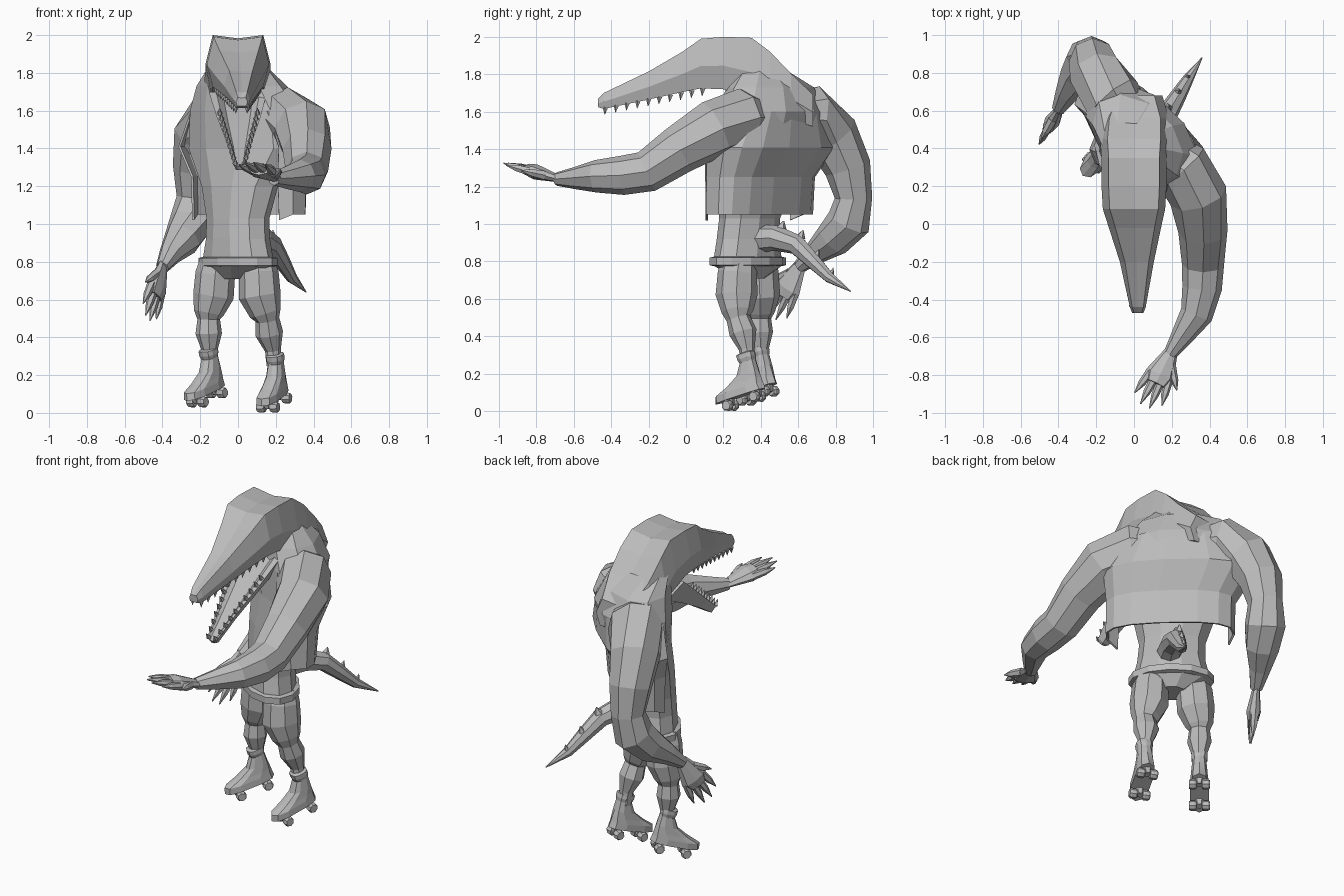
import bpy, bmesh, math
from mathutils import Vector as V, Matrix

cube = bpy.data.objects.get("Cube")
if cube:
    bpy.data.objects.remove(cube)

mat = bpy.data.materials.new("plain_grey")
mat.use_nodes = True
GREY = (0.5, 0.5, 0.5, 1)
mat.diffuse_color = GREY
mat.node_tree.nodes["Principled BSDF"].inputs["Base Color"].default_value = GREY


def finish(bm, name):
    bmesh.ops.recalc_face_normals(bm, faces=bm.faces)
    me = bpy.data.meshes.new(name)
    bm.to_mesh(me)
    bm.free()
    me.materials.append(mat)
    ob = bpy.data.objects.new(name, me)
    bpy.context.collection.objects.link(ob)
    return ob


def loft(bm, rings, closed=True):
    """Skin a list of point rings; closed rings get end caps."""
    rows = [[bm.verts.new(p) for p in r] for r in rings]
    n = len(rows[0])
    for a, b in zip(rows, rows[1:]):
        for i in range(n if closed else n - 1):
            j = (i + 1) % n
            bm.faces.new((a[i], a[j], b[j], b[i]))
    if closed:
        bm.faces.new(rows[0])
        bm.faces.new(rows[-1])


def oval(c, w, d, yaw=0, n=10, start=0, sweep=360, power=1):
    """Horizontal oval ring, boxier when power is below one."""
    pts = []
    m = Matrix.Rotation(math.radians(yaw), 3, 'Z')
    full = sweep == 360
    for i in range(n):
        a = math.radians(start + sweep * i / (n if full else n - 1))
        x, y = math.cos(a), math.sin(a)
        x = math.copysign(abs(x) ** power, x) * w
        y = math.copysign(abs(y) ** power, y) * d
        pts.append(V(c) + m @ V((x, y, 0)))
    return pts


def tube(bm, path, up=(0, 0, 1), flat=1, n=8):
    """Tapered limb through (x, y, z, radius) points."""
    pts = [V(p[:3]) for p in path]
    rings = []
    for i, p in enumerate(pts):
        t = (pts[min(i + 1, len(pts) - 1)] - pts[max(i - 1, 0)]).normalized()
        s = t.cross(V(up)).normalized()
        u = s.cross(t)
        r = path[i][3]
        rings.append([p + s * r * math.cos(k * math.tau / n)
                      + u * r * flat * math.sin(k * math.tau / n) for k in range(n)])
    loft(bm, rings)


def spike(bm, base, direction, r, h):
    base, d = V(base), V(direction).normalized()
    tube(bm, [(*base, r), (*(base + d * h), r * 0.08)], up=(1, 0.1, 0), n=5)


def limb(name, path, up=(0, 0, 1)):
    bm = bmesh.new()
    tube(bm, path, up)
    finish(bm, name)


# Torso, turned away from the head and rising into the neck
bm = bmesh.new()
loft(bm, [oval((x, y, z), w, d, yaw) for x, y, z, w, d, yaw in (
    (0, .34, .71, .08, .08, -43), (0, .33, .78, .23, .14, -43),
    (0, .33, .92, .195, .135, -43), (0, .34, 1.03, .19, .135, -43),
    (.01, .37, 1.2, .24, .15, -43), (.04, .44, 1.4, .38, .19, -43),
    (.045, .46, 1.6, .36, .215, -43), (.02, .45, 1.73, .28, .185, -43),
    (0, .40, 1.82, .18, .13, -30))])
finish(bm, "torso")

# Open vest hanging from the chest
bm = bmesh.new()
vest_rows = []
for x, y, z, w, d in ((.06, .39, 1.05, .37, .145), (.06, .395, 1.25, .37, .16),
                      (.05, .45, 1.41, .43, .205), (.045, .46, 1.6, .33, .195)):
    vest_rows.append(oval((x, y, z), w, d, -43, 11, -38, 246, .75))
for end in (0, -1):
    vest_rows[0][end].z -= .03
loft(bm, vest_rows, closed=False)
vest = finish(bm, "vest")
solid = vest.modifiers.new("thickness", 'SOLIDIFY')
solid.thickness = .012

# Belt
bm = bmesh.new()
loft(bm, [oval((0, .33, z), w, w - .085, -43, 12)
          for z, w in ((.775, .225), (.78, .245), (.82, .245), (.825, .225))])
finish(bm, "belt")


# Head and jaws
def section(x, y, w, top, low, brow):
    h = top - low
    half = [(.8, 0), (1, .45), (brow, 1)]
    right = [V((x + w * a, y, low + h * b)) for a, b in half]
    left = [V((x - w * a, y, low + h * b)) for a, b in reversed(half)]
    return right + [V((x, y, top - h * .06))] + left


bm = bmesh.new()
loft(bm, [section(*s) for s in (
    (.02, -.47, .03, 1.67, 1.625, .7), (.02, -.44, .042, 1.70, 1.615, .7),
    (.015, -.2, .09, 1.815, 1.665, .7), (.005, -.02, .138, 1.92, 1.705, .75),
    (0, .08, .165, 1.99, 1.725, .78), (0, .2, .172, 2.0, 1.72, .78),
    (0, .35, .172, 1.995, 1.66, .78), (0, .45, .18, 1.92, 1.6, .78),
    (.005, .56, .18, 1.805, 1.56, .75), (.01, .68, .14, 1.69, 1.52, .7))])
finish(bm, "head")

HINGE, TIP = V((0, .24, 1.70)), V((.01, -.28, 1.31))
along = (TIP - HINGE).normalized()
jaw_up = V((1, 0, 0)).cross(along)
if jaw_up.z < 0:
    jaw_up = -jaw_up
bm = bmesh.new()
rows = []
for t, w, deep in ((0, .155, .13), (.35, .115, .09), (.7, .065, .06), (.97, .035, .045), (1, .02, .03)):
    c = HINGE.lerp(TIP, t)
    rows.append([c + V((w * a, 0, 0)) - jaw_up * deep * b for a, b in
                 ((-1, 0), (-.75, 0), (-.5, .25), (.5, .25), (.75, 0), (1, 0), (.6, 1), (-.6, 1))])
loft(bm, rows)
finish(bm, "lower_jaw")

bm = bmesh.new()
for side in (-1, 1):
    for i in range(10):
        t = i / 9
        spike(bm, (.018 * (1 - t) + side * (.03 + .085 * t), -.43 + .52 * t, 1.625 + .1 * t),
              (0, -.1, -1), .016, .04)
        c = HINGE.lerp(TIP, .3 + .68 * t)
        spike(bm, c + V((side * (.1 - .075 * t), 0, 0)), jaw_up, .015, .04)
finish(bm, "teeth")

# Arms: left reaches forward, right swings back
limb("left_arm", [(.1, .43, 1.56, .1), (.25, .3, 1.57, .155), (.34, .15, 1.51, .155),
                  (.365, -.04, 1.395, .13), (.365, -.21, 1.28, .112), (.36, -.34, 1.26, .105),
                  (.33, -.48, 1.255, .087), (.25, -.6, 1.245, .058), (.19, -.69, 1.24, .036)])
limb("right_arm", [(.02, .52, 1.56, .1), (-.11, .66, 1.585, .16), (-.195, .78, 1.47, .148),
                   (-.22, .865, 1.3, .125), (-.225, .895, 1.14, .1), (-.245, .87, 1.01, .118),
                   (-.295, .785, .92, .1), (-.355, .69, .845, .064), (-.4, .605, .77, .036)], up=(1, 0, 0))


def hand(name, wrist, direction, up, thumb):
    bm = bmesh.new()
    w, d = V(wrist), V(direction).normalized()
    s = d.cross(V(up)).normalized()
    tube(bm, [(*(w + d * a), r) for a, r in ((-.02, .035), (.05, .056), (.13, .08), (.18, .062))], up, .52)
    for k in (-1.5, -.5, .5, 1.5):
        base = w + d * (.15 - .012 * abs(k)) + s * k * .036
        reach = d * (.185 - .03 * abs(k)) + s * k * .017
        tube(bm, [(*base, .024), (*(base + reach * .55), .02), (*(base + reach), .003)], up, 1, 6)
    base = w + d * .06 + s * thumb * .035
    tip = base + d * .1 + s * thumb * .08
    tube(bm, [(*base, .027), (*base.lerp(tip, .6), .021), (*tip, .003)], up, 1, 6)
    finish(bm, name)


hand("left_hand", (.19, -.69, 1.245), (-.14, -.29, .085), (0, 0, 1), -1)
hand("right_hand", (-.4, .605, .77), (-.075, -.14, -.26), (1, -.6, 0), 1)

# Legs
limb("left_leg", [(.1, .29, .81, .09), (.11, .275, .74, .105), (.115, .27, .62, .112), (.145, .275, .53, .085),
                  (.155, .28, .495, .064), (.165, .305, .42, .074), (.185, .325, .33, .042),
                  (.19, .33, .25, .038)], up=(0, 1, 0))
limb("right_leg", [(-.11, .38, .81, .09), (-.12, .39, .74, .105), (-.13, .395, .62, .108), (-.155, .395, .53, .08),
                   (-.155, .395, .495, .06), (-.155, .395, .42, .07), (-.15, .4, .33, .042),
                   (-.15, .4, .26, .038)], up=(0, 1, 0))


# Roller skates
def skate(name, ankle, yaw):
    bm = bmesh.new()
    loft(bm, [oval((0, y, z), w, l, 0, 10, 18, 360, .75) for y, z, w, l in (
        (0, .05, .036, .04), (0, .045, .047, .05), (0, .02, .047, .05), (0, 0, .04, .044),
        (-.018, -.06, .046, .065), (-.055, -.1, .05, .106), (-.092, -.128, .055, .145),
        (-.095, -.165, .056, .152))])
    for y in (-.165, .0):
        tube(bm, [(-.05, y, -.19, .012), (.05, y, -.19, .012)], n=6)
        tube(bm, [(0, y, -.16, .032), (0, y, -.2, .02)], up=(0, 1, 0), n=6)
        for x in (-.038, .038):
            tube(bm, [(x - .022, y, -.195, .024), (x - .012, y, -.195, .03),
                      (x + .012, y, -.195, .03), (x + .022, y, -.195, .024)], n=8)
    turn = Matrix.Rotation(math.radians(yaw), 4, 'Z') @ Matrix.Rotation(math.radians(17), 4, 'X')
    bm.transform(Matrix.Translation(ankle) @ turn)
    finish(bm, name)


skate("left_skate", (.2, .33, .265), -24)
skate("right_skate", (-.15, .4, .293), -40)

# Tail with back spikes
tail = [(.04, .35, .92, .08), (.12, .48, .925, .068), (.18, .59, .89, .055),
        (.235, .68, .8, .043), (.285, .765, .715, .03), (.36, .88, .64, .003)]
bm = bmesh.new()
tube(bm, tail)
for x, y, z, r in tail[1:5]:
    spike(bm, (x, y + r * .4, z + r * .7), (.15, .35, 1), r * .5, .02 + r * .4)
finish(bm, "tail")
